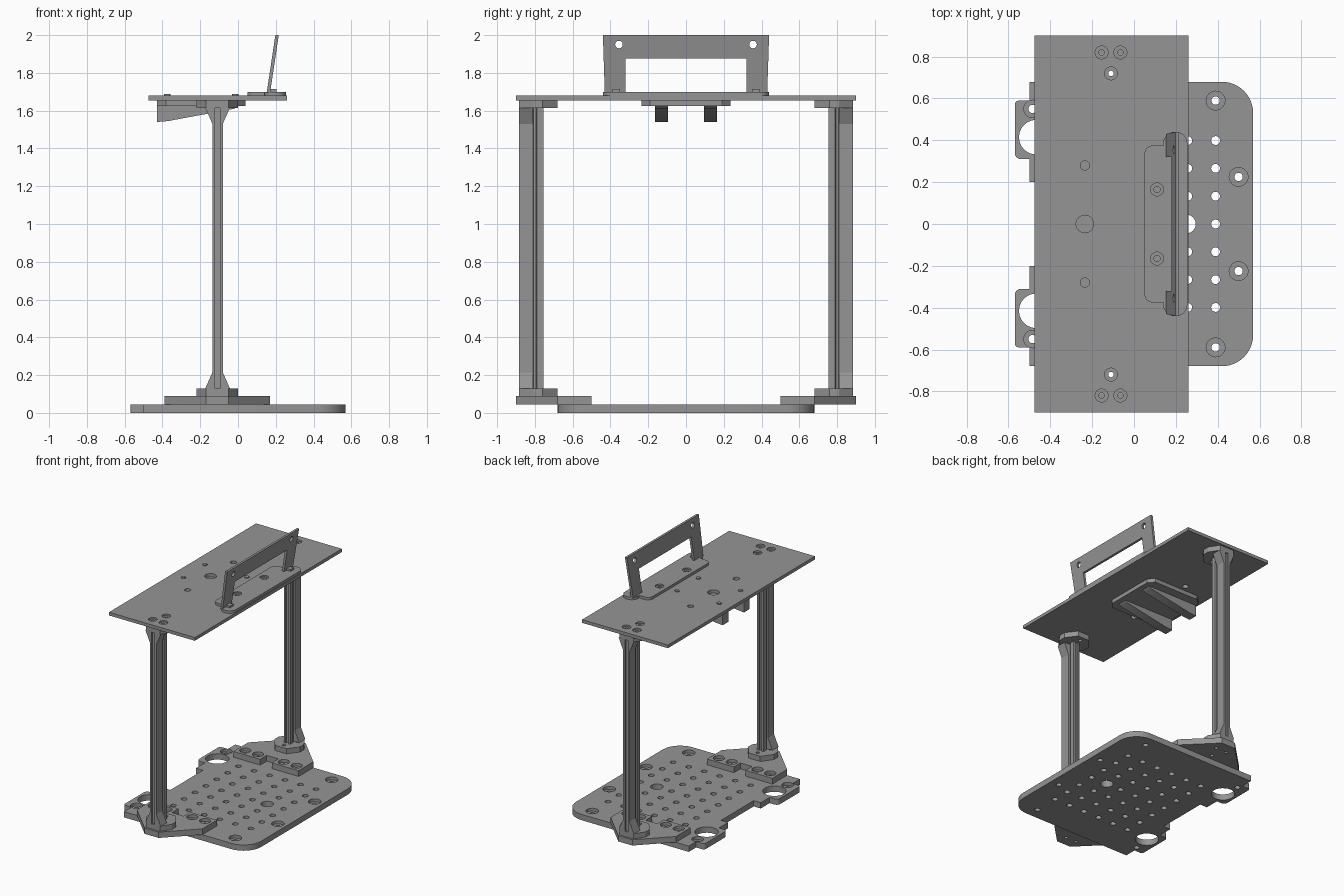
import bpy, bmesh, math
from mathutils import Matrix, Vector

cube = bpy.data.objects.get("Cube")
if cube:
    bpy.data.objects.remove(cube, do_unlink=True)

GREY = (0.3, 0.3, 0.3, 1)
metal = bpy.data.materials.new("plain grey")
metal.use_nodes = True
metal.diffuse_color = GREY
metal.node_tree.nodes["Principled BSDF"].inputs["Base Color"].default_value = GREY


def add_prism(bm, pts, z0, z1):
    low = [bm.verts.new((x, y, z0)) for x, y in pts]
    high = [bm.verts.new((x, y, z1)) for x, y in pts]
    bm.faces.new(low)
    bm.faces.new(high)
    for i in range(len(pts)):
        j = (i + 1) % len(pts)
        bm.faces.new((low[i], low[j], high[j], high[i]))


def add_bore(bm, x, y, rings, n=24):
    """Turned cutter: rings are (radius, z) pairs from bottom to top."""
    loops = []
    for r, z in rings:
        loops.append([bm.verts.new((x + r * math.cos(i * math.tau / n),
                                    y + r * math.sin(i * math.tau / n), z)) for i in range(n)])
    bm.faces.new(loops[0])
    bm.faces.new(loops[-1])
    for a, b in zip(loops, loops[1:]):
        for i in range(n):
            j = (i + 1) % n
            bm.faces.new((a[i], a[j], b[j], b[i]))


def to_object(bm, name):
    bmesh.ops.recalc_face_normals(bm, faces=bm.faces)
    me = bpy.data.meshes.new(name)
    bm.to_mesh(me)
    bm.free()
    me.materials.append(metal)
    ob = bpy.data.objects.new(name, me)
    bpy.context.collection.objects.link(ob)
    return ob


def part(name, pts, z0, z1, holes=(), matrix=None):
    """Extruded outline with plain (x, y, r) or stepped (x, y, r, R) holes."""
    bm = bmesh.new()
    add_prism(bm, pts, z0, z1)
    ob = to_object(bm, name)
    bpy.ops.object.select_all(action='DESELECT')
    bpy.context.view_layer.objects.active = ob
    ob.select_set(True)
    if holes:
        bm = bmesh.new()
        lo, mid, hi = z0 - 0.01, (z0 + z1) / 2, z1 + 0.01
        for x, y, r, *big in holes:
            rings = [(r, lo), (r, hi)]
            if big:
                rings = [(r, lo), (r, mid), (big[0], mid), (big[0], hi)]
            add_bore(bm, x, y, rings)
        cutter = to_object(bm, name + "_cutter")
        cutter.hide_render = True
        mod = ob.modifiers.new("holes", 'BOOLEAN')
        mod.object = cutter
        mod.operation = 'DIFFERENCE'
        mod.solver = 'EXACT'
        bpy.ops.object.modifier_apply(modifier=mod.name)
        bpy.data.objects.remove(cutter, do_unlink=True)
    if matrix:
        ob.data.transform(matrix)
        bm = bmesh.new()
        bm.from_mesh(ob.data)
        bmesh.ops.recalc_face_normals(bm, faces=bm.faces)
        bm.to_mesh(ob.data)
        bm.free()
    bpy.ops.object.shade_smooth_by_angle(angle=math.radians(30))


def fillet(corners, n=8):
    """Round the corners given as (x, y, radius)."""
    out = []
    for i, (x, y, r) in enumerate(corners):
        p = Vector((x, y))
        if r == 0:
            out.append((x, y))
            continue
        u = (Vector(corners[i - 1][:2]) - p).normalized()
        v = (Vector(corners[(i + 1) % len(corners)][:2]) - p).normalized()
        half = u.angle(v) / 2
        c = p + (u + v).normalized() * (r / math.sin(half))
        a = (p + u * (r / math.tan(half)) - c).normalized()
        b = (p + v * (r / math.tan(half)) - c).normalized()
        for k in range(n + 1):
            q = c + a.slerp(b, k / n) * r
            out.append((q.x, q.y))
    return out


def mirror_y(half):
    return half + [(x, -y, *rest) for x, y, *rest in reversed(half)]


def rect(x0, x1, y0, y1):
    return [(x0, y0), (x1, y0), (x1, y1), (x0, y1)]


# Maps a drawn outline to the xz plane, thickness along y
SIDE = Matrix(((1, 0, 0, 0), (0, 0, 1, 0), (0, 1, 0, 0), (0, 0, 0, 1)))

# Base plate with side tabs, hole grid and stepped corner holes
half_base = [(0.57, 0.68, 0.15), (-0.5, 0.68, 0), (-0.5, 0.59, 0), (-0.57, 0.59, 0.02),
             (-0.57, 0.31, 0.03), (-0.5, 0.31, 0), (-0.5, 0.2, 0), (-0.44, 0.2, 0)]
holes = [(0.25, 0, 0.045)]
for s in (-1, 1):
    holes += [(0.39, s * 0.59, 0.02, 0.045), (0.5, s * 0.225, 0.02, 0.045),
              (-0.485, s * 0.55, 0.02, 0.042), (-0.467, s * 0.415, 0.083)]
for col in range(6):
    for row in range(-3, 4):
        if (col, row) != (1, 0):
            holes.append((0.39 - col * 0.133, row * 0.133, 0.021))
part("base_plate", fillet(mirror_y(half_base)), 0, 0.045, holes)

# Shared bolt pattern of the posts
BOLTS = [(-0.155, 0.82), (-0.065, 0.82), (-0.11, 0.72)]

# Post section: bar with a slot in each face
CX, CY = -0.108, 0.82
right = [(0.0125, -0.053), (0.0125, -0.065), (0.0275, -0.065), (0.0275, -0.03),
         (0.018, -0.027), (0.018, -0.013), (0.0275, -0.01), (0.0275, 0.065),
         (0.0125, 0.065), (0.0125, 0.053)]
section = right + [(-x, y) for x, y in reversed(right)]

foot = [(-0.17, 0.9), (-0.05, 0.9), (0.17, 0.68), (0.17, 0.5), (-0.06, 0.5),
        (-0.06, 0.58), (-0.16, 0.58), (-0.16, 0.5), (-0.39, 0.5), (-0.39, 0.68)]
flange = [(-0.17, 0.885), (-0.05, 0.885), (0, 0.81), (0, 0.76), (-0.06, 0.68),
          (-0.16, 0.68), (-0.22, 0.76), (-0.22, 0.81)]

for s, side in ((-1, "front"), (1, "back")):
    def flip(pts):
        return [(x, s * y) for x, y in pts]
    bolts = [(x, s * y, 0.013) for x, y in BOLTS]
    pads = [(x, s * 0.56, 0.018, 0.04) for x in (-0.33, -0.22, 0.0, 0.11)]
    part(side + "_foot", flip(foot), 0.045, 0.09, bolts + pads)
    part(side + "_lower_flange", flip(flange), 0.09, 0.13, bolts)
    part(side + "_upper_flange", flip(flange), 1.615, 1.655, bolts)
    part(side + "_post", flip([(CX + x, CY + y) for x, y in section]), 0.13, 1.615)
    # Gussets on both sides of the post, at both ends
    y0, y1 = sorted((s * 0.81, s * 0.885))
    for d, label in ((-1, "right"), (1, "left")):
        for z, up, end in ((0.13, 1, "lower"), (1.615, -1, "upper")):
            tri = [(CX + d * 0.02, z), (CX + d * 0.065, z), (CX + d * 0.0275, z + up * 0.085),
                   (CX + d * 0.02, z + up * 0.085)]
            part(f"{side}_{end}_{label}_gusset", tri, y0, y1, matrix=SIDE)

# Top plate
holes = [(-0.235, 0, 0.042)]
for s in (-1, 1):
    holes += [(x, s * y, 0.013, 0.031) for x, y in BOLTS]
    holes += [(-0.235, s * 0.28, 0.022)]
part("top_plate", rect(-0.475, 0.26, -0.9, 0.9), 1.655, 1.68, holes)

# Mount under the top plate with two wedge arms
mount = [(0.04, 0.19), (0.0, 0.235), (-0.38, 0.235), (-0.43, 0.19)]
part("under_mount", mirror_y(mount), 1.625, 1.655)
wedge = [(-0.43, 1.625), (-0.43, 1.54), (-0.37, 1.545), (-0.02, 1.61), (0.0, 1.625)]
for s, label in ((-1, "front"), (1, "back")):
    part(label + "_mount_arm", wedge, s * 0.13 - 0.035, s * 0.13 + 0.035, matrix=SIDE)
    for x, where in ((-0.375, "right"), (-0.015, "left")):
        bm = bmesh.new()
        add_bore(bm, x, s * 0.13, [(0.017, 1.679), (0.017, 1.687)], 12)
        to_object(bm, f"{label}_{where}_screw")

# Handle foot plate
half_grip = [(0.255, 0.44, 0.054), (0.14, 0.44, 0.054), (0.14, 0.375, 0), (0.05, 0.375, 0.04)]
grip_holes = [(0.11, s * 0.165, 0.015, 0.031) for s in (-1, 1)]
part("handle_plate", fillet(mirror_y(half_grip)), 1.68, 1.7, grip_holes)

# Leaning handle frame
frame = [(0.43, 1.695), (0.44, 2.0), (-0.44, 2.0), (-0.43, 1.695),
         (-0.32, 1.695), (-0.32, 1.875), (0.32, 1.875), (0.32, 1.695)]
lean = Matrix(((0, 0.15, 1, -0.15 * 1.695), (1, 0, 0, 0), (0, 1, 0, 0), (0, 0, 0, 1)))
part("handle_frame", frame, 0.152, 0.17, [(s * 0.355, 1.95, 0.02) for s in (-1, 1)], lean)
for s, label in ((-1, "front"), (1, "back")):
    y0, y1 = sorted((s * 0.35, s * 0.39))
    part(label + "_handle_block", rect(0.165, 0.205, y0, y1), 1.7, 1.715)
